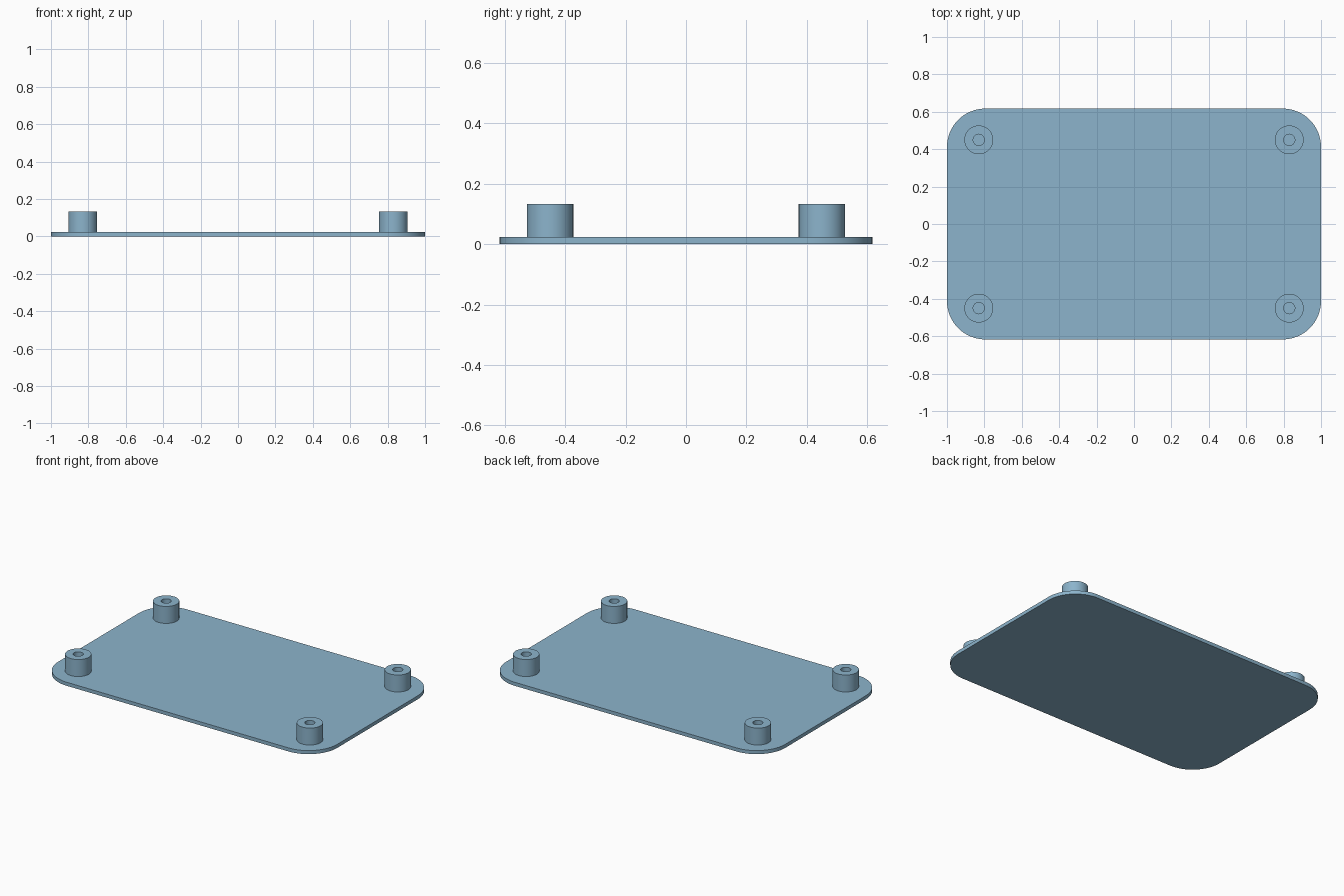
import bpy, bmesh, math

if "Cube" in bpy.data.objects:
    bpy.data.objects.remove(bpy.data.objects["Cube"])

HALF_X, HALF_Y, CORNER = 1.0, 0.617, 0.205
PLATE_TOP, POST_TOP = 0.023, 0.133
POST_X, POST_Y, POST_R, HOLE_R = 0.83, 0.45, 0.077, 0.03

blue = bpy.data.materials.new("dusty blue")
blue.diffuse_color = (0.262, 0.456, 0.604, 1)
blue.use_nodes = True
blue.node_tree.nodes["Principled BSDF"].inputs["Base Color"].default_value = blue.diffuse_color


def finish(name, bm):
    bmesh.ops.recalc_face_normals(bm, faces=bm.faces)
    mesh = bpy.data.meshes.new(name)
    bm.to_mesh(mesh)
    bm.free()
    mesh.materials.append(blue)
    obj = bpy.data.objects.new(name, mesh)
    bpy.context.collection.objects.link(obj)
    bpy.ops.object.select_all(action='DESELECT')
    obj.select_set(True)
    bpy.context.view_layer.objects.active = obj
    bpy.ops.object.shade_smooth_by_angle(angle=math.radians(30))
    return obj


# Base plate: rounded rectangle outline, extruded upward
bm = bmesh.new()
outline = []
steps = 16
for i, (sx, sy) in enumerate([(1, 1), (-1, 1), (-1, -1), (1, -1)]):
    for k in range(steps + 1):
        a = math.pi / 2 * (i + k / steps)
        outline.append(bm.verts.new((sx * (HALF_X - CORNER) + CORNER * math.cos(a),
                                     sy * (HALF_Y - CORNER) + CORNER * math.sin(a), 0)))
face = bm.faces.new(outline)
top = bmesh.ops.extrude_face_region(bm, geom=[face])
bmesh.ops.translate(bm, vec=(0, 0, PLATE_TOP),
                    verts=[v for v in top["geom"] if isinstance(v, bmesh.types.BMVert)])
finish("base_plate", bm)


# Hollow corner posts: a rectangular wall section turned around the post axis
def post(name, x, y):
    bm = bmesh.new()
    n = 48
    low = PLATE_TOP - 0.01
    section = [(HOLE_R, low), (POST_R, low), (POST_R, POST_TOP), (HOLE_R, POST_TOP)]
    rings = [[bm.verts.new((x + r * math.cos(2 * math.pi * k / n),
                            y + r * math.sin(2 * math.pi * k / n), z))
              for k in range(n)] for r, z in section]
    for i in range(4):
        a, b = rings[i], rings[(i + 1) % 4]
        for k in range(n):
            j = (k + 1) % n
            bm.faces.new((a[k], a[j], b[j], b[k]))
    finish(name, bm)


for sx, side in ((-1, "left"), (1, "right")):
    for sy, end in ((-1, "front"), (1, "back")):
        post(f"{end}_{side}_post", sx * POST_X, sy * POST_Y)
